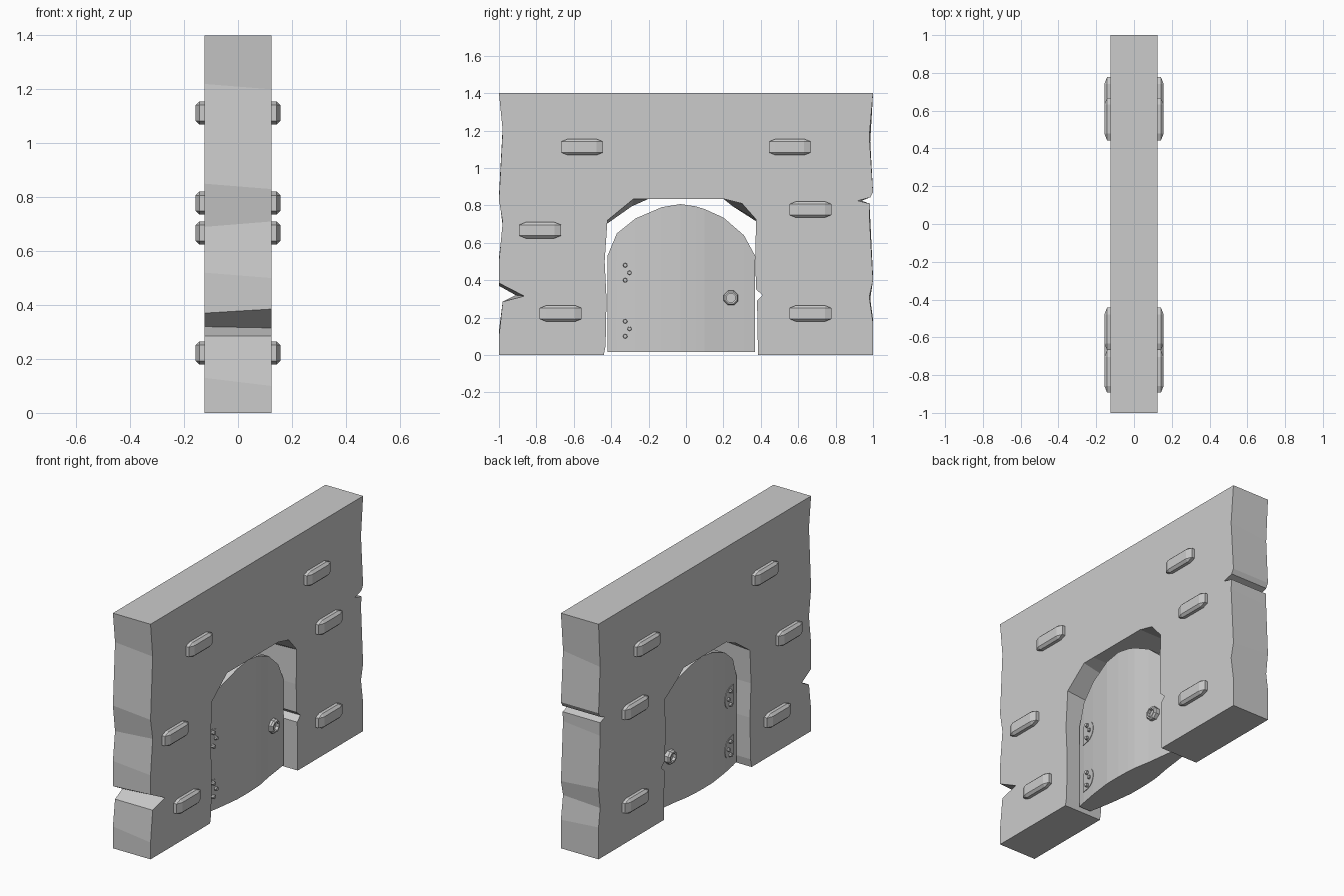
import bpy, bmesh, math
from mathutils import Matrix, Vector

if "Cube" in bpy.data.objects:
    bpy.data.objects.remove(bpy.data.objects["Cube"])

HALF = 0.124  # half wall thickness


def finish(bm, name):
    bmesh.ops.recalc_face_normals(bm, faces=bm.faces)
    me = bpy.data.meshes.new(name)
    bm.to_mesh(me)
    bm.free()
    ob = bpy.data.objects.new(name, me)
    bpy.context.collection.objects.link(ob)
    return ob


def slab(name, front, back, xf, xb):
    """Solid between two matching (y, z) outlines."""
    bm = bmesh.new()
    f = [bm.verts.new((xf, y, z)) for y, z in front]
    b = [bm.verts.new((xb, y, z)) for y, z in back]
    caps = [bm.faces.new(f), bm.faces.new(b)]
    n = len(f)
    for i in range(n):
        j = (i + 1) % n
        bm.faces.new((f[i], f[j], b[j], b[i]))
    bm.normal_update()
    bmesh.ops.triangulate(bm, faces=caps, ngon_method='EAR_CLIP')
    return finish(bm, name)


# Wall outline: (y, z) on the +x face, optionally (y, z) on the -x face
left_edge = [(-1, 0), (-1, .1, -1, .13), (-.98, .285), (-.865, .315, -.91, .32),
             (-1, .385, -1, .37), (-1, .5, -1, .52), (-.98, .71, -.98, .69),
             (-1, .83, -1, .85), (-.98, 1.2, -.98, 1.22), (-1, 1.4)]
right_edge = [(1, 1.4), (.98, 1.17, .985, 1.14), (1, .87), (.985, .843), (.92, .825, .94, .825),
              (.985, .808), (.98, .75, .985, .73), (1, .4, 1, .42),
              (.98, .31, .985, .3), (1, .17, 1, .19), (1, 0)]
opening = [(.385, 0), (.38, .29), (.41, .32), (.375, .35), (.37, .52), (.375, .725, .375, .715),
           (.3, .81, .25, .795), (.2, .835), (-.2, .835), (-.28, .835, -.29, .795),
           (-.42, .72, -.425, .70), (-.435, .5), (-.425, .3), (-.43, .05), (-.44, 0)]
outline = left_edge + right_edge + opening
slab("wall", [p[:2] for p in outline], [p[-2:] for p in outline], HALF, -HALF)

# Chamfered stones poking through both faces of the wall, with long tapered ends
TAPER = 2.5
for i, (y, z) in enumerate([(-.555, 1.112), (.555, 1.112), (-.78, .667),
                            (.665, .778), (-.67, .222), (.665, .222)]):
    bm = bmesh.new()
    bmesh.ops.create_cube(bm, size=1, matrix=Matrix.Diagonal((.314, .224 / TAPER, .086, 1)))
    bmesh.ops.bevel(bm, geom=bm.edges[:], offset=.014, segments=1, affect='EDGES', profile=.5)
    bm.transform(Matrix.Translation((0, y, z)) @ Matrix.Diagonal((1, TAPER, 1, 1)))
    finish(bm, f"stone_{i + 1}")

# Arched door with bulging faces: (y, top z, half thickness) stations
stations = [(-.42, .53, .038), (-.37, .65, .05), (-.27, .73, .068), (-.13, .79, .086),
            (-.03, .807, .087), (.05, .795, .084), (.1, .78, .08), (.2, .735, .062),
            (.31, .64, .048), (.37, .53, .04)]
bm = bmesh.new()
rings = [[bm.verts.new(c) for c in ((t, y, .015), (t, y, z), (-t, y, z), (-t, y, .015))]
         for y, z, t in stations]
for a, b in zip(rings, rings[1:]):
    for k in range(4):
        m = (k + 1) % 4
        bm.faces.new((a[k], a[m], b[m], b[k]))
bm.faces.new(rings[0])
bm.faces.new(rings[-1])
finish(bm, "door")

for side, label in ((1, "right"), (-1, "left")):
    # Hinge plates following the door face, each with three nails
    for zc, level in ((.44, "upper"), (.14, "lower")):
        half_round = [(-.325 + .06 * math.cos(a), zc + .06 * math.sin(a))
                      for a in (math.radians(-90 + 22.5 * i) for i in range(9))]
        shape = [(-.375, zc + .06), (-.375, zc - .06)] + half_round
        plate = slab(f"hinge_{level}_{label}", shape, shape, side * .071, side * .03)
        for v in plate.data.vertices:  # tilt to match the bulge
            v.co.x += side * (v.co.y + .27) * .18
        bm = bmesh.new()
        for y, z in ((-.325, zc + .04), (-.302, zc), (-.325, zc - .04)):
            bmesh.ops.create_cone(bm, cap_ends=True, segments=8, radius1=.014, radius2=.010,
                                  depth=.03, matrix=Matrix.Translation((side * .062, y, z))
                                  @ Matrix.Rotation(side * math.pi / 2, 4, 'Y'))
        finish(bm, f"nails_{level}_{label}")

    # Eight-sided ring handle with a recessed centre
    bm = bmesh.new()
    profile = [(.042, .04), (.042, .075), (.034, .085), (.025, .085), (.025, .066)]
    loops = []
    for r, x in profile:
        loops.append([bm.verts.new((side * x, .24 + r * math.cos(a), .305 + r * math.sin(a)))
                      for a in (math.tau * (i + .5) / 8 for i in range(8))])
    for a, b in zip(loops, loops[1:]):
        for k in range(8):
            m = (k + 1) % 8
            bm.faces.new((a[k], a[m], b[m], b[k]))
    bm.faces.new(loops[0])
    bm.faces.new(loops[-1])
    finish(bm, f"handle_{label}")
